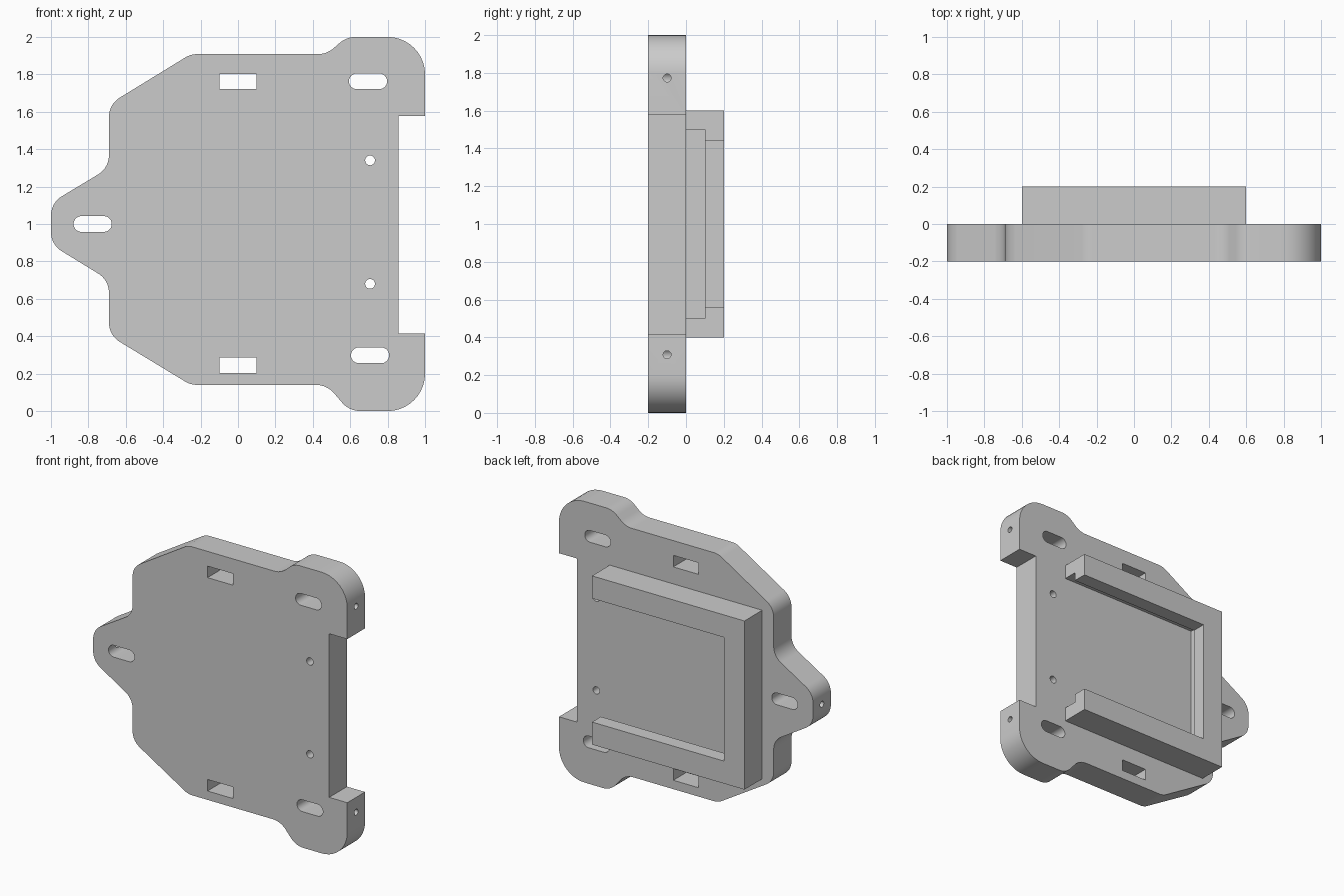
import bpy
import bmesh
from math import pi, sin, cos
from mathutils import Vector, Matrix

cube = bpy.data.objects.get("Cube")
if cube:
    bpy.data.objects.remove(cube, do_unlink=True)

grey = bpy.data.materials.new("plain_grey")
grey.use_nodes = True
GREY = (0.6, 0.6, 0.6, 1)
grey.diffuse_color = GREY
grey.node_tree.nodes["Principled BSDF"].inputs["Base Color"].default_value = GREY


def rounded(corners, steps=10):
    """Outline of (x, z, radius) corners with circular fillets."""
    out = []
    for i, (x, z, r) in enumerate(corners):
        p = Vector((x, z))
        if r == 0:
            out.append(p)
            continue
        a = (Vector(corners[i - 1][:2]) - p).normalized()
        b = (Vector(corners[(i + 1) % len(corners)][:2]) - p).normalized()
        half = a.angle(b) / 2
        axis = (a + b).normalized()
        centre = p + axis * (r / sin(half))
        sweep = pi / 2 - half
        side = (a - axis * a.dot(axis)).normalized()
        for k in range(steps + 1):
            t = sweep * (1 - 2 * k / steps)
            out.append(centre + r * (side * sin(t) - axis * cos(t)))
    return out


def finish(bm, name):
    bmesh.ops.recalc_face_normals(bm, faces=bm.faces)
    mesh = bpy.data.meshes.new(name)
    bm.to_mesh(mesh)
    bm.free()
    mesh.materials.append(grey)
    obj = bpy.data.objects.new(name, mesh)
    bpy.context.collection.objects.link(obj)
    return obj


def prism(name, outline, y0, y1):
    """Outline in x and z, extruded along y."""
    bm = bmesh.new()
    face = bm.faces.new([bm.verts.new((p[0], y0, p[1])) for p in outline])
    new = bmesh.ops.extrude_face_region(bm, geom=[face])["geom"]
    verts = [v for v in new if isinstance(v, bmesh.types.BMVert)]
    bmesh.ops.translate(bm, verts=verts, vec=(0, y1 - y0, 0))
    return finish(bm, name)


def block(name, x0, x1, z0, z1, y0, y1, r=0):
    corners = [(x0, z0, r), (x1, z0, r), (x1, z1, r), (x0, z1, r)]
    return prism(name, rounded(corners), y0, y1)


def pin(x, z):
    """Thin cylinder along x for the edge holes."""
    bm = bmesh.new()
    turn = Matrix.Translation((x, -0.1, z)) @ Matrix.Rotation(pi / 2, 4, 'Y')
    bmesh.ops.create_cone(bm, cap_ends=True, segments=24, radius1=0.021,
                          radius2=0.021, depth=0.3, matrix=turn)
    return finish(bm, "pin_cutter")


def select(obj):
    bpy.ops.object.select_all(action='DESELECT')
    obj.select_set(True)
    bpy.context.view_layer.objects.active = obj


def carve(obj, cutters):
    select(obj)
    for c in cutters:
        c.hide_render = True
        mod = obj.modifiers.new("cut", 'BOOLEAN')
        mod.operation = 'DIFFERENCE'
        mod.solver = 'EXACT'
        mod.object = c
        bpy.ops.object.modifier_apply(modifier=mod.name)
        bpy.data.objects.remove(c, do_unlink=True)
    bpy.ops.object.shade_smooth_by_angle(angle=pi / 6)


# Mounting plate outline, clockwise from the side tab
plate = prism("mounting_plate", rounded([
    (-1, 1.113, 0.12), (-0.69, 1.30, 0.12), (-0.69, 1.64, 0.12),
    (-0.253, 1.908, 0.12), (0.475, 1.908, 0.13), (0.58, 2, 0.13),
    (1, 2, 0.2), (1, 1.578, 0), (0.858, 1.578, 0),
    (0.858, 0.414, 0), (1, 0.414, 0), (1, 0, 0.2),
    (0.595, 0, 0.13), (0.475, 0.14, 0.13), (-0.253, 0.14, 0.12),
    (-0.69, 0.405, 0.12), (-0.69, 0.70, 0.12), (-1, 0.89, 0.12)]), -0.2, 0)

cutters = []
# Long mounting slots, each met by an edge hole
for x, z, edge in ((0.695, 1.763, 0.92), (0.706, 0.298, 0.92), (-0.777, 1, -0.99)):
    cutters.append(block("slot_cutter", x - 0.102, x + 0.102, z - 0.042,
                         z + 0.042, -0.3, 0.1, 0.0419))
    cutters.append(pin(edge, z + 0.01 if edge > 0 else z))
# Rectangular strap windows
for z in (1.762, 0.244):
    cutters.append(block("window_cutter", -0.1, 0.1, z - 0.041, z + 0.041, -0.3, 0.1))
# Round screw holes
for z in (1.34, 0.68):
    cutters.append(block("screw_cutter", 0.68, 0.732, z - 0.026, z + 0.026,
                         -0.3, 0.1, 0.0259))
carve(plate, cutters)

# Three-sided holder with an undercut lip, open towards +x
holder = block("slide_in_holder", -0.6, 0.6, 0.4, 1.6, 0, 0.2)
carve(holder, [block("groove_cutter", -0.5, 0.8, 0.5, 1.5, -0.1, 0.1),
               block("lip_cutter", -0.44, 0.8, 0.56, 1.44, 0.05, 0.3)])
